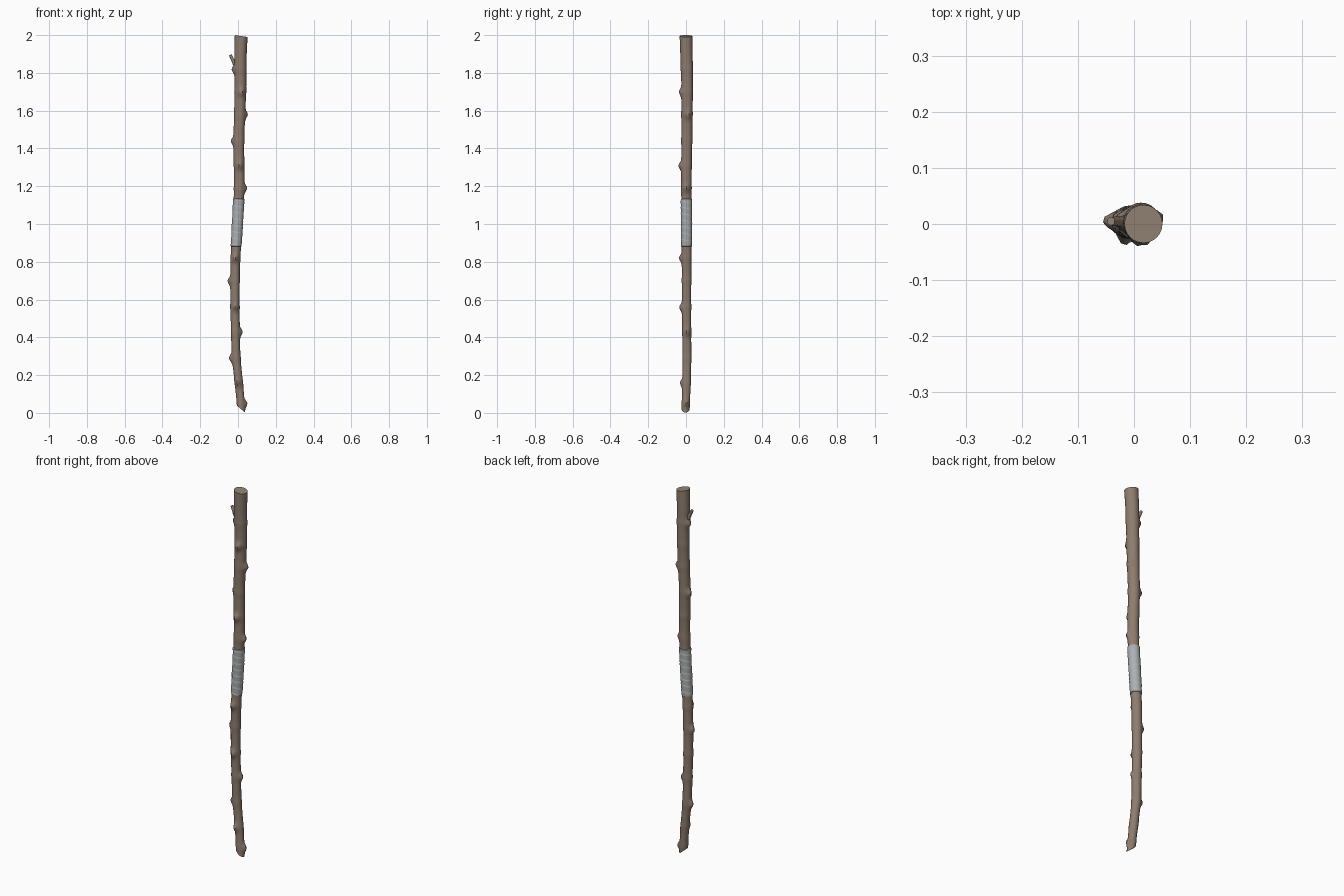
import bpy, math
from mathutils import Vector

if "Cube" in bpy.data.objects:
    bpy.data.objects.remove(bpy.data.objects["Cube"])


def mat(name, col):
    m = bpy.data.materials.new(name)
    m.diffuse_color = (*col, 1)
    m.use_nodes = True
    m.node_tree.nodes["Principled BSDF"].inputs["Base Color"].default_value = m.diffuse_color
    return m


BARK = mat("bark brown", (0.27, 0.205, 0.155))
WOOD = mat("cut wood", (0.29, 0.235, 0.175))
CLOTH = mat("grey cloth", (0.42, 0.44, 0.45))

# centre line: z, x, y, radius
PATH = [(0.0, .018, -.003, .021), (.1, .010, .001, .0215), (.2, .0, .004, .022),
        (.3, -.010, .005, .023), (.42, -.013, .004, .0235), (.56, -.016, .003, .024),
        (.7, -.016, .003, .0245), (.82, -.013, .003, .0255), (1.0, -.003, .003, .0265),
        (1.13, .004, .002, .027), (1.25, .007, .002, .0275), (1.44, .004, .004, .0285),
        (1.58, .009, .005, .0295), (1.75, .013, .006, .031), (1.88, .013, .003, .0325),
        (2.0, .017, 0, .034)]
# knots: height, direction in degrees (0 right, 180 left, 270 front)
KNOTS = [(1.82, 175), (1.70, 280), (1.58, 10), (1.44, 170), (1.31, 275), (1.19, 0),
         (.82, 265), (.70, 175), (.56, 275), (.43, 5), (.29, 180), (.16, 260), (.05, 5)]
SIDES = 24


def at(z):
    """Smooth (Hermite) interpolation of the centre line."""
    n = len(PATH)
    i = 0
    while i < n - 2 and z > PATH[i + 1][0]:
        i += 1
    a, b = PATH[i], PATH[i + 1]
    p, q = PATH[max(i - 1, 0)], PATH[min(i + 2, n - 1)]
    h = b[0] - a[0]
    t = min(max((z - a[0]) / h, 0), 1)
    out = []
    for k in (1, 2, 3):
        m0 = (b[k] - p[k]) / (b[0] - p[0]) * h
        m1 = (q[k] - a[k]) / (q[0] - a[0]) * h
        out.append((2*t**3 - 3*t*t + 1) * a[k] + (t**3 - 2*t*t + t) * m0
                   + (3*t*t - 2*t**3) * b[k] + (t**3 - t*t) * m1)
    return out


def bump(z, ang):
    d = 0
    for kz, deg in KNOTS:
        da = math.remainder(ang - math.radians(deg), math.tau)
        s = .018 if z > kz else .022
        d += .014 * math.exp(-((z - kz) / s) ** 2 - (da / .42) ** 2)
        d += .0015 * math.exp(-((z - kz) / .02) ** 2)
    return d


def build(name, rings, mats, cap_mat=0):
    """Skin a list of vertex rings and cap both ends."""
    n = len(rings[0])
    verts = [v for r in rings for v in r]
    faces = [(i*n + j, i*n + (j+1) % n, (i+1)*n + (j+1) % n, (i+1)*n + j)
             for i in range(len(rings) - 1) for j in range(n)]
    faces += [tuple(reversed(range(n))), tuple(range(len(verts) - n, len(verts)))]
    me = bpy.data.meshes.new(name)
    me.from_pydata(verts, [], faces)
    for m in mats:
        me.materials.append(m)
    for f in me.polygons[-2:]:
        f.material_index = cap_mat
    ob = bpy.data.objects.new(name, me)
    bpy.context.collection.objects.link(ob)
    bpy.ops.object.select_all(action='DESELECT')
    ob.select_set(True)
    bpy.context.view_layer.objects.active = ob
    bpy.ops.object.shade_smooth_by_angle(angle=math.radians(40))
    return ob


# staff: knotted shaft with slanted end cuts
rings = []
N = 200
for i in range(N + 1):
    z0 = .02 + 1.975 * i / N
    ring = []
    for j in range(SIDES):
        a = math.tau * j / SIDES
        z = z0
        z -= .018 * math.cos(a) * max(0, 1 - i / 8)        # slanted foot
        z -= .005 * math.cos(a) * max(0, 1 - (N - i) / 4)  # slight tilt on top
        x, y, r = at(z0)
        r += bump(z, a) if .01 < z < 1.95 else 0
        ring.append((x + r * math.cos(a), y + r * math.sin(a), z))
    rings.append(ring)
build("staff", rings, [BARK, WOOD], 1)

# grip: cloth wound in overlapping spiral turns
rings = []
M = 90
for i in range(M + 1):
    z = .88 + .255 * i / M
    x, y, r = at(z)
    ring = []
    for j in range(SIDES):
        a = math.tau * j / SIDES
        turn = ((z - .88) / .034 + a / math.tau) % 1
        rr = r + .0022 + .0016 * turn
        if i in (0, M):
            rr = r - .002
        ring.append((x + rr * math.cos(a), y + rr * math.sin(a), z))
    rings.append(ring)
build("grip_wrap", rings, [CLOTH])

# twig: short broken side shoot
start, end = Vector((-.006, .004, 1.825)), Vector((-.041, .005, 1.895))
axis = (end - start).normalized()
u = axis.cross(Vector((0, 1, 0))).normalized()
v = axis.cross(u)
rings = []
for t, r in ((0, .013), (.35, .0105), (.7, .0085), (1, .0075)):
    c = start.lerp(end, t)
    rings.append([c + r * (math.cos(math.tau*j/12) * u + math.sin(math.tau*j/12) * v)
                  for j in range(12)])
build("twig", rings, [BARK, WOOD], 1)
